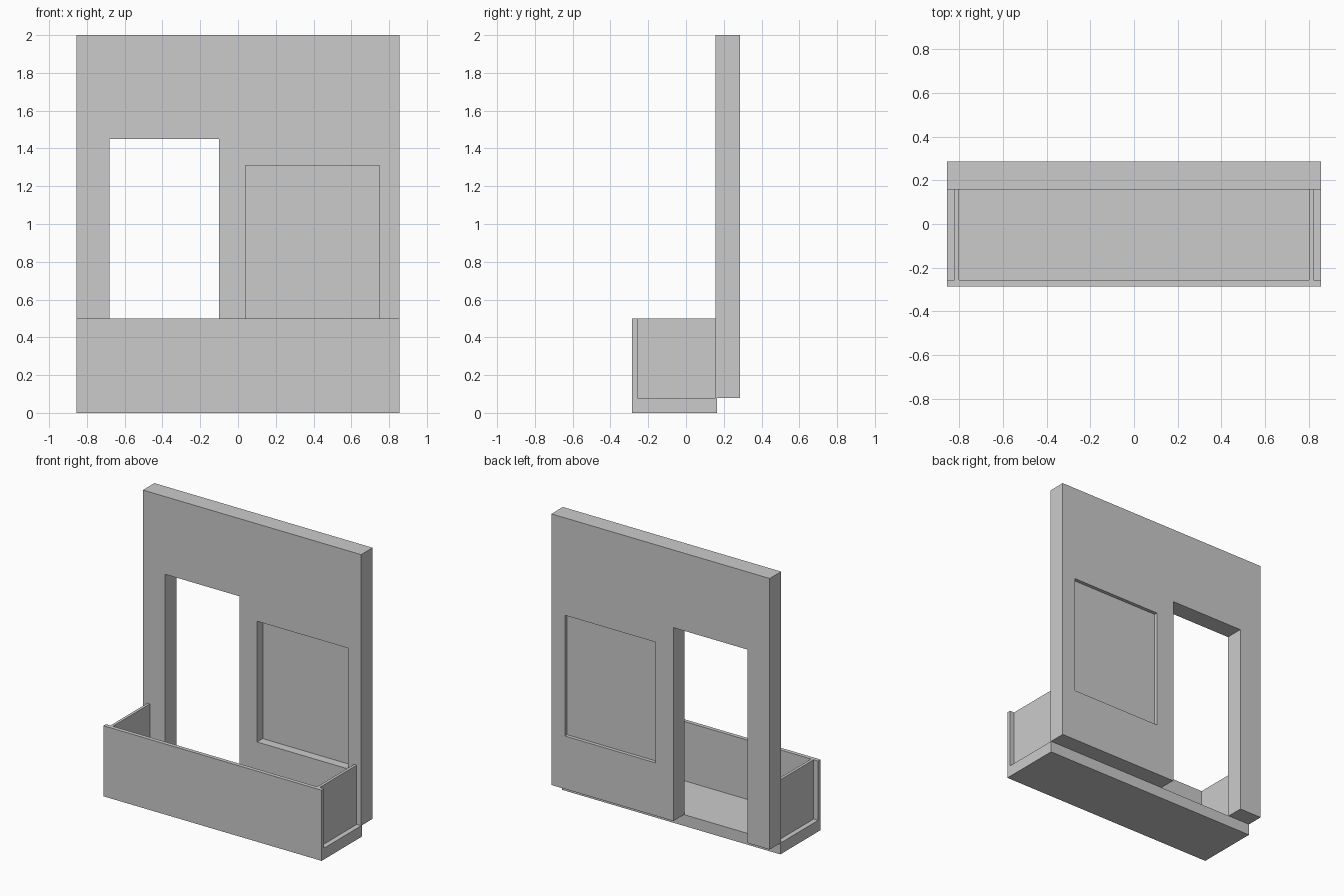
import bpy, bmesh
from mathutils import Vector

if "Cube" in bpy.data.objects:
    bpy.data.objects.remove(bpy.data.objects["Cube"])


def prism(name, profile, offset):
    """Extrude a closed flat profile along an offset into a solid."""
    bm = bmesh.new()
    face = bm.faces.new([bm.verts.new(p) for p in profile])
    ext = bmesh.ops.extrude_face_region(bm, geom=[face], use_keep_orig=True)
    moved = [v for v in ext["geom"] if isinstance(v, bmesh.types.BMVert)]
    bmesh.ops.translate(bm, verts=moved, vec=Vector(offset))
    bmesh.ops.recalc_face_normals(bm, faces=bm.faces)
    mesh = bpy.data.meshes.new(name)
    bm.to_mesh(mesh)
    bm.free()
    obj = bpy.data.objects.new(name, mesh)
    bpy.context.collection.objects.link(obj)
    return obj


def box(name, x0, x1, y0, y1, z0, z1):
    return prism(name, [(x0, y0, z0), (x1, y0, z0), (x1, y0, z1), (x0, y0, z1)],
                 (0, y1 - y0, 0))


def cut(target, cutter):
    mod = target.modifiers.new("cut", "BOOLEAN")
    mod.operation, mod.solver, mod.object = "DIFFERENCE", "EXACT", cutter
    bpy.context.view_layer.objects.active = target
    bpy.ops.object.modifier_apply(modifier=mod.name)
    bpy.data.objects.remove(cutter)


W = 0.855                       # half width
FLOOR, RAIL, TOP = 0.08, 0.5, 2.0
WALL_Y, BACK_Y = 0.157, 0.285

# Wall with a doorway notch open at the bottom
outline = [(-W, FLOOR), (-0.68, FLOOR), (-0.68, 1.45), (-0.10, 1.45),
           (-0.10, FLOOR), (W, FLOOR), (W, TOP), (-W, TOP)]
wall = prism("wall", [(x, WALL_Y, z) for x, z in outline],
             (0, BACK_Y - WALL_Y, 0))

# Window recesses on both faces, leaving a thin pane between
for y0, y1 in ((WALL_Y - 0.1, 0.22), (0.26, BACK_Y + 0.1)):
    cut(wall, box("window_cutter", 0.04, 0.75, y0, y1, 0.455, 1.31))

# Balcony floor and front parapet as one L-shaped section
section = [(-0.285, 0), (0.165, 0), (0.165, FLOOR), (-0.257, FLOOR),
           (-0.257, RAIL), (-0.285, RAIL)]
prism("balcony_floor_and_front", [(-W, y, z) for y, z in section], (2 * W, 0, 0))

# Thin side panels, set in from the ends
for side, name in ((-1, "left"), (1, "right")):
    a, b = sorted((side * 0.80, side * 0.82))
    box("balcony_side_" + name, a, b, -0.257, WALL_Y, FLOOR, RAIL)
